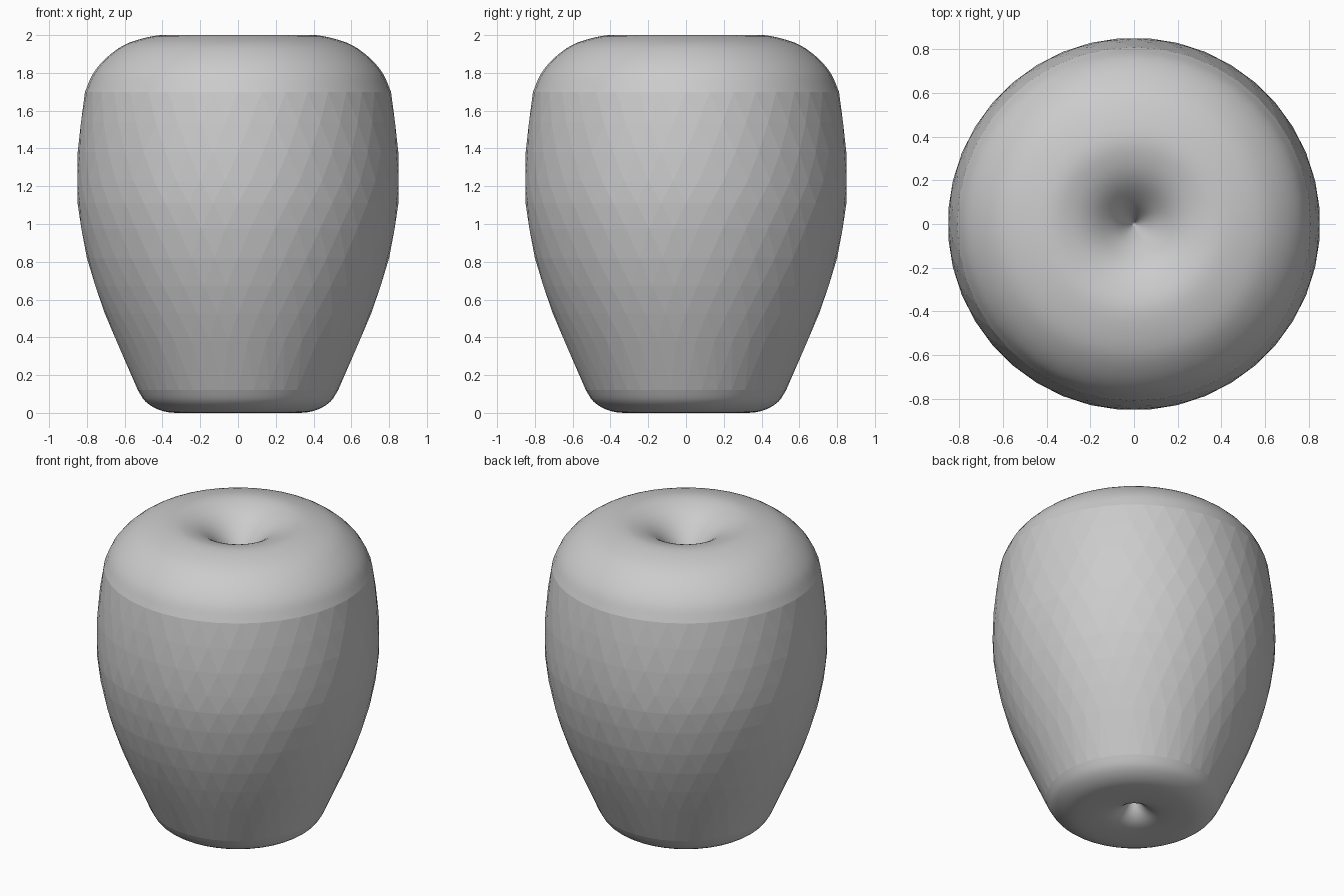
import bpy
import bmesh
from math import cos, sin, pi
from mathutils import Vector

if "Cube" in bpy.data.objects:
    bpy.data.objects.remove(bpy.data.objects["Cube"], do_unlink=True)

SIDES = 40

skin = bpy.data.materials.new("plain_grey")
skin.use_nodes = True
GREY = (0.6, 0.6, 0.6, 1)
skin.diffuse_color = GREY
skin.node_tree.nodes["Principled BSDF"].inputs["Base Color"].default_value = GREY


def smooth_curve(points, steps):
    """Catmull-Rom curve through (radius, height) points."""
    p = [Vector(q) for q in points]
    p = [2 * p[0] - p[1]] + p + [2 * p[-1] - p[-2]]
    out = []
    for a, b, c, d in zip(p, p[1:], p[2:], p[3:]):
        for i in range(steps):
            t = i / steps
            out.append(b + (c - a) * t / 2
                       + (2 * a - 5 * b + 4 * c - d) * t * t / 2
                       + (3 * b - a - 3 * c + d) * t ** 3 / 2)
    return out + [p[-2]]


# Profile sections, from the bottom dimple to the top dimple
base = smooth_curve([(0, 0.17), (0.04, 0.09), (0.09, 0.035), (0.17, 0.005),
                     (0.33, 0), (0.42, 0.017), (0.49, 0.06), (0.53, 0.12)], 3)
side = smooth_curve([(0.645, 0.38), (0.733, 0.6), (0.8, 0.82), (0.843, 1.05),
                     (0.853, 1.23), (0.843, 1.46), (0.81, 1.7)], 6)
dome = smooth_curve([(0.81, 1.7), (0.765, 1.8), (0.685, 1.89), (0.575, 1.96),
                     (0.41, 2), (0.29, 1.982), (0.19, 1.93), (0.1, 1.84),
                     (0.04, 1.75), (0, 1.67)], 4)
side = side[::4]
profile = base + side + dome[1:]
first, last = len(base) - 1, len(base) + len(side) - 1

bm = bmesh.new()
turn = 0
rings = []
for i, (r, z) in enumerate(profile):
    # Each ring on the faceted side is turned by half a step
    if first < i <= last:
        turn += 0.5
    if i in (0, len(profile) - 1):
        rings.append([bm.verts.new((0, 0, z))] * SIDES)
        continue
    rings.append([bm.verts.new((r * cos(a), r * sin(a), z))
                  for a in (2 * pi * (k + turn) / SIDES for k in range(SIDES))])

for i, (low, high) in enumerate(zip(rings, rings[1:])):
    faceted = first <= i < last
    for k in range(SIDES):
        n = (k + 1) % SIDES
        if faceted:
            bm.faces.new((low[k], low[n], high[k]))
            bm.faces.new((low[n], high[n], high[k]))
        else:
            corners = list(dict.fromkeys((low[k], low[n], high[n], high[k])))
            bm.faces.new(corners).smooth = True

mesh = bpy.data.meshes.new("fruit_body")
bmesh.ops.recalc_face_normals(bm, faces=bm.faces)
bm.to_mesh(mesh)
bm.free()
mesh.materials.append(skin)
bpy.context.collection.objects.link(bpy.data.objects.new("fruit_body", mesh))
